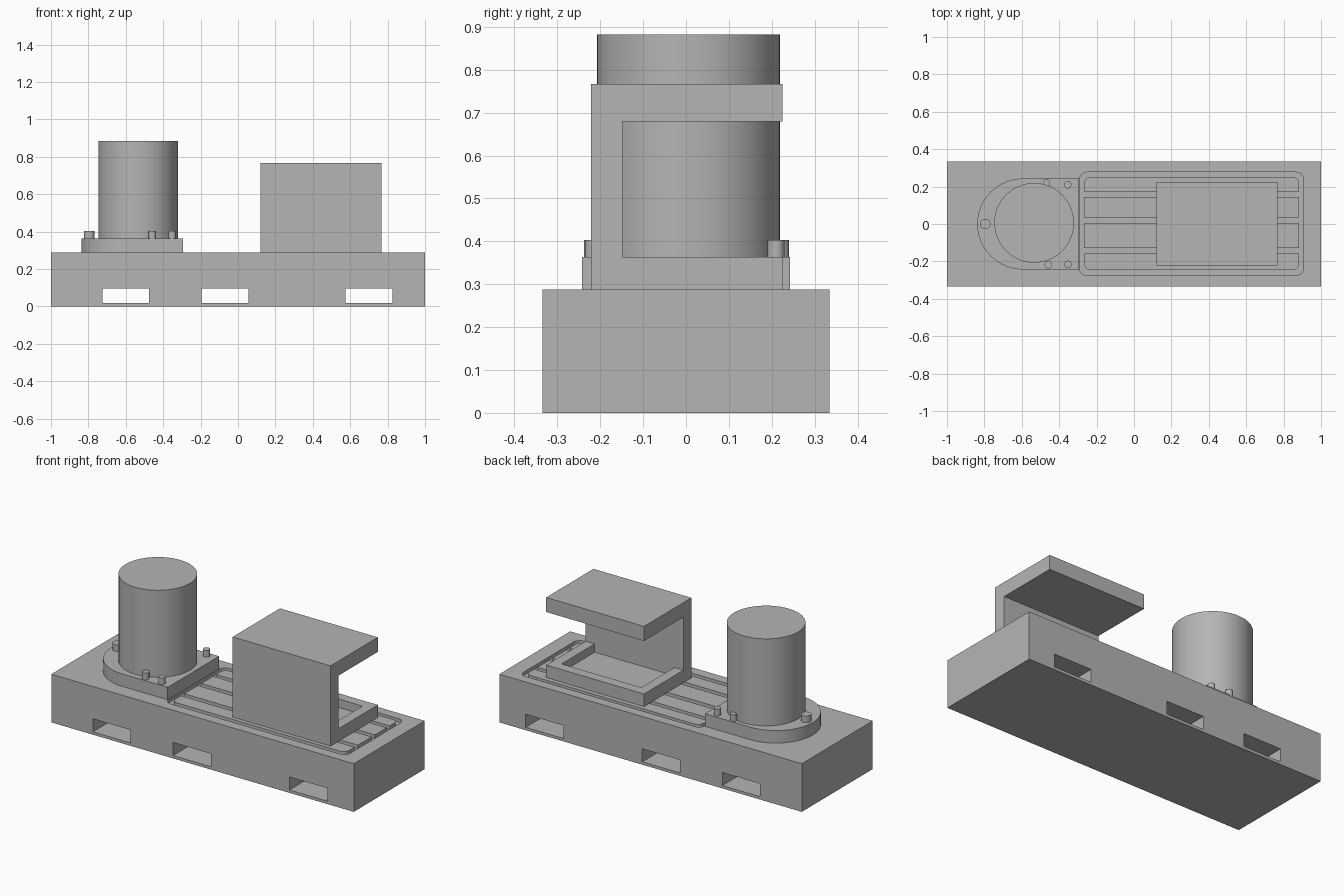
import bpy, bmesh
from math import cos, sin, pi, radians

cube = bpy.data.objects.get("Cube")
if cube:
    bpy.data.objects.remove(cube, do_unlink=True)

grey = bpy.data.materials.new("machine grey")
grey.use_nodes = True
colour = (0.46, 0.46, 0.46, 1)
grey.diffuse_color = colour
grey.node_tree.nodes["Principled BSDF"].inputs["Base Color"].default_value = colour

BED = 0.288      # top of the base
PLATE = 0.363    # top of the flange and tray
GROOVE = 0.02    # depth of the bed channels


def arc(cx, cy, r, start, end, steps):
    angles = [radians(start + (end - start) * i / steps) for i in range(steps + 1)]
    return [(cx + r * cos(a), cy + r * sin(a)) for a in angles]


def rounded(x0, x1, y0, y1, low=0, high=0):
    """Rectangle outline with separate radii for its low-y and high-y corners."""
    corners = [(x1, y1, -1, -1, high, 0), (x0, y1, 1, -1, high, 90),
               (x0, y0, 1, 1, low, 180), (x1, y0, -1, 1, low, 270)]
    points = []
    for x, y, sx, sy, r, a in corners:
        points += arc(x + sx * r, y + sy * r, r, a, a + 90, 6) if r else [(x, y)]
    return points


def prism(name, outline, low, high, axis="z", smooth=False):
    """Extrude an outline along z, or a (y, z) outline along x."""
    place = (lambda p, t: (p[0], p[1], t)) if axis == "z" else (lambda p, t: (t, p[0], p[1]))
    bm = bmesh.new()
    bottom = [bm.verts.new(place(p, low)) for p in outline]
    top = [bm.verts.new(place(p, high)) for p in outline]
    bm.faces.new(bottom[::-1])
    bm.faces.new(top)
    for i in range(len(outline)):
        j = (i + 1) % len(outline)
        bm.faces.new((bottom[i], bottom[j], top[j], top[i]))
    bmesh.ops.recalc_face_normals(bm, faces=bm.faces)
    mesh = bpy.data.meshes.new(name)
    bm.to_mesh(mesh)
    bm.free()
    mesh.materials.append(grey)
    obj = bpy.data.objects.new(name, mesh)
    bpy.context.collection.objects.link(obj)
    if smooth:
        select(obj)
        bpy.ops.object.shade_smooth_by_angle(angle=radians(35))
    return obj


def select(obj):
    bpy.ops.object.select_all(action="DESELECT")
    obj.select_set(True)
    bpy.context.view_layer.objects.active = obj


def cut(target, cutter):
    """Subtract the cutter for good and remove it."""
    cutter.hide_render = True
    mod = target.modifiers.new("cut", "BOOLEAN")
    mod.operation = "DIFFERENCE"
    mod.solver = "EXACT"
    mod.object = cutter
    select(target)
    bpy.ops.object.modifier_apply(modifier=mod.name)
    bpy.data.objects.remove(cutter, do_unlink=True)


# Base with through slots for lifting forks
base = prism("base", rounded(-1, 1, -0.335, 0.335), 0, BED)
for x in (-0.725, -0.195, 0.575):
    cut(base, prism("slot_cutter", rounded(x, x + 0.25, -0.5, 0.5), 0.017, 0.095))

# Recessed bed with flush bars that leave narrow channels
cut(base, prism("bed_cutter", rounded(-0.292, 0.907, -0.275, 0.277, 0.04, 0.04),
                BED - GROOVE, BED + 0.1))
bars = [(-0.246, -0.158, 0.035, 0), (-0.127, 0.002, 0, 0),
        (0.034, 0.145, 0, 0), (0.174, 0.252, 0, 0.035)]
for i, (y0, y1, low, high) in enumerate(bars):
    prism(f"bed_bar_{i + 1}", rounded(-0.267, 0.882, y0, y1, low, high), BED - GROOVE, BED)

# Flange with a round end, carrying the column
flange = arc(-0.595, 0, 0.243, 90, 270, 32) + [(-0.295, -0.243), (-0.295, 0.243)]
prism("flange", flange, BED, PLATE, smooth=True)
prism("column", arc(-0.534, 0.006, 0.213, 0, 354.375, 63), PLATE, 0.883, smooth=True)

# Bolts around the flange
bolts = [(-0.795, 0, 0.028), (-0.468, 0.22, 0.02), (-0.355, 0.21, 0.02),
         (-0.458, -0.218, 0.02), (-0.352, -0.216, 0.02)]
for i, (x, y, r) in enumerate(bolts):
    prism(f"bolt_{i + 1}", arc(x, y, r, 0, 345, 23), PLATE, 0.403, smooth=True)

# C-shaped housing, open at the back, with a sunken tray floor
profile = [(-0.222, BED), (0.225, BED), (0.225, PLATE), (-0.148, PLATE),
           (-0.148, 0.68), (0.225, 0.68), (0.225, 0.767), (-0.222, 0.767)]
housing = prism("housing", profile, 0.12, 0.767, axis="x")
cut(housing, prism("tray_cutter", rounded(0.18, 0.707, -0.148, 0.165), 0.313, 0.5))
